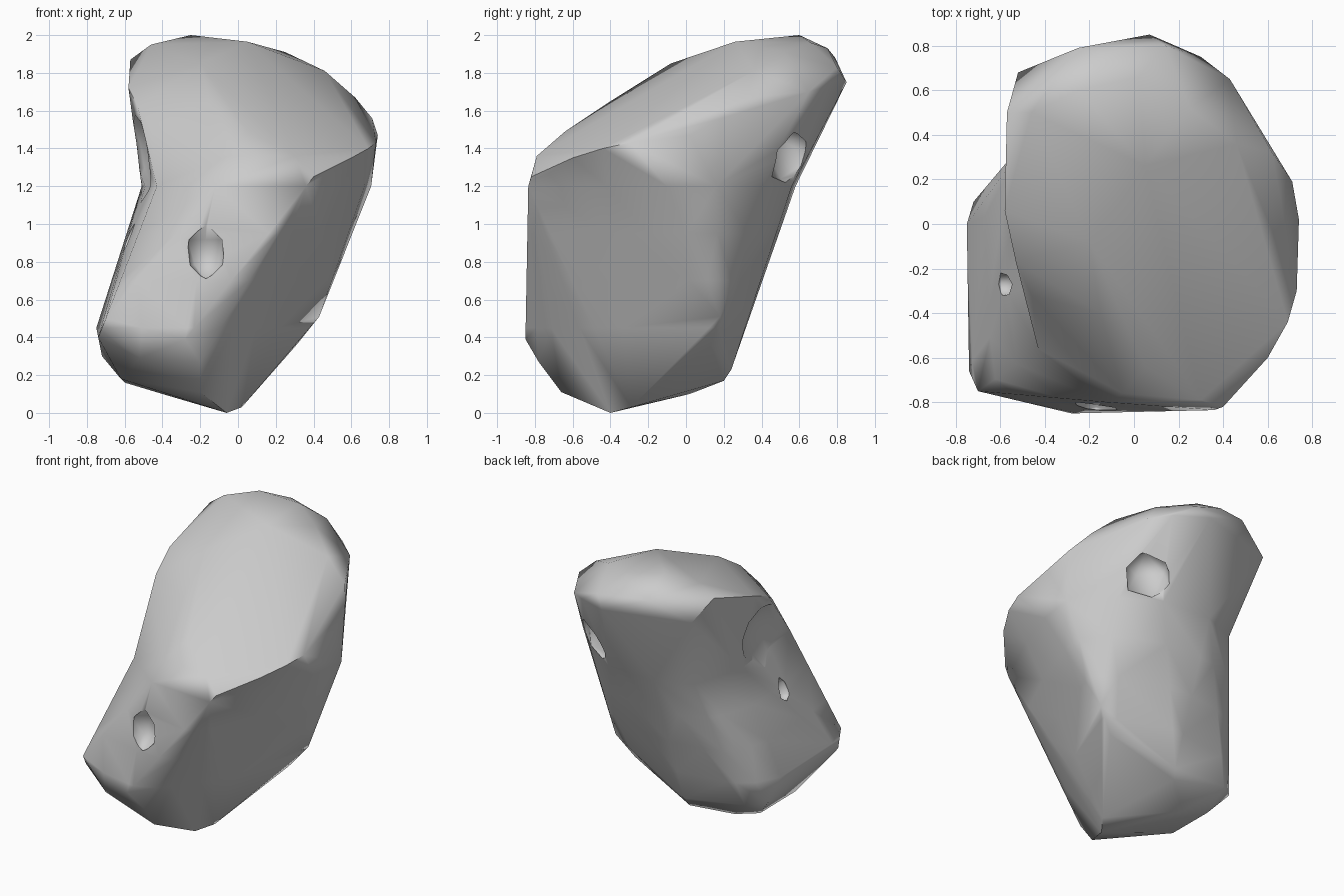
import bpy, bmesh, math

if "Cube" in bpy.data.objects:
    bpy.data.objects.remove(bpy.data.objects["Cube"])

WAIST_Z = 1.2

# waist outline shared by the upper and lower halves (x, y)
waist = [(-.43, -.56), (-.12, -.80), (.36, -.835), (.56, -.42), (.67, -.10), (.705, .16),
         (.47, .41), (.22, .56), (-.15, .58), (-.40, .48), (-.51, .10)]

# corners of the sloping crown
crown = [(-.25, .60, 2.0), (.02, .66, 1.96), (-.25, .79, 1.88), (-.10, .75, 1.93), (.07, .85, 1.75),
         (.14, .80, 1.83), (.30, .75, 1.73), (-.52, .68, 1.75), (-.57, .50, 1.87), (-.46, .50, 1.95),
         (.43, .65, 1.70), (.25, .52, 1.91), (.46, .36, 1.81), (.62, .32, 1.67), (.71, .19, 1.56),
         (.74, .02, 1.47), (.73, -.30, 1.43), (.69, -.44, 1.40), (.60, -.60, 1.35), (.40, -.82, 1.25),
         (.30, -.79, 1.36), (-.05, -.76, 1.36), (.05, -.64, 1.49), (-.15, -.40, 1.65),
         (-.2, -.08, 1.85), (.05, .26, 1.965), (-.58, .06, 1.72), (-.53, -.17, 1.62), (-.46, -.32, 1.52)]

# corners of the narrowing foot
foot = [(-.70, -.75, .50), (-.74, -.66, .40), (-.28, -.85, .39), (-.18, -.84, .55), (-.20, -.78, .27),
        (-.20, -.66, .11), (-.06, -.40, 0), (.02, -.29, .03), (.17, -.10, .21), (.31, .13, .36),
        (.43, .18, .51), (-.17, .20, .17), (-.40, .02, .10), (-.28, -.18, .09), (-.60, .02, .16),
        (-.72, .10, .30), (-.75, 0, .45), (-.60, .19, .28), (-.15, .24, .23), (-.12, .40, .80),
        (-.42, .34, .80), (-.62, -.35, .18), (-.52, -.75, .29)]


def add_half(bm, points):
    """Hull of one half with its waist cap left open."""
    verts = [bm.verts.new(p) for p in points]
    verts += [bm.verts.new((x, y, WAIST_Z)) for x, y in waist]
    bmesh.ops.convex_hull(bm, input=verts)
    loose = [v for v in verts if v.is_valid and not v.link_faces]
    bmesh.ops.delete(bm, geom=loose, context='VERTS')
    caps = [f for f in bm.faces if all(abs(v.co.z - WAIST_Z) < 1e-4 for v in f.verts)]
    bmesh.ops.delete(bm, geom=caps, context='FACES')


# boulder body
bm = bmesh.new()
for half in (crown, foot):
    part = bmesh.new()
    add_half(part, half)
    tmp = bpy.data.meshes.new("half")
    part.to_mesh(tmp)
    part.free()
    bm.from_mesh(tmp)
    bpy.data.meshes.remove(tmp)
bmesh.ops.remove_doubles(bm, verts=bm.verts, dist=1e-3)
bmesh.ops.recalc_face_normals(bm, faces=bm.faces)

# extra rows through the long foot faces for even shading
for z in (.45, .7, .95):
    bmesh.ops.bisect_plane(bm, geom=bm.verts[:] + bm.edges[:] + bm.faces[:],
                           plane_co=(0, 0, z), plane_no=(0, 0, 1))
mesh = bpy.data.meshes.new("boulder")
bm.to_mesh(mesh)
bm.free()
boulder = bpy.data.objects.new("boulder", mesh)
bpy.context.collection.objects.link(boulder)


def chip(name, loc, size, rot, detail=1):
    """Small faceted hollow cut into the boulder."""
    bpy.ops.mesh.primitive_ico_sphere_add(subdivisions=detail, radius=1, location=loc, rotation=rot)
    cutter = bpy.context.object
    cutter.name = name
    cutter.scale = size
    cutter.hide_render = True
    mod = boulder.modifiers.new(name, 'BOOLEAN')
    mod.operation = 'DIFFERENCE'
    mod.solver = 'EXACT'
    mod.object = cutter
    bpy.context.view_layer.objects.active = boulder
    bpy.ops.object.modifier_apply(modifier=name)
    bpy.data.objects.remove(cutter)


# chipped hollows on the front, back and left
chip("front_chip", (-.17, -.82, .85), (.11, .12, .15), (0, 0, .3))
chip("back_chip", (.34, .54, 1.36), (.17, .12, .21), (.3, 0, -.5))
chip("left_chip", (-.57, -.27, .92), (.06, .06, .09), (0, .3, 0))
chip("left_hollow", (-.57, -.14, 1.34), (.13, .32, .24), (.35, 0, .1), 2)

# weighted soft shading with sharp chip rims
bpy.ops.object.select_all(action='DESELECT')
boulder.select_set(True)
bpy.context.view_layer.objects.active = boulder
bpy.ops.object.shade_smooth_by_angle(angle=math.radians(60))
soft = boulder.modifiers.new("soft_normals", 'WEIGHTED_NORMAL')
soft.keep_sharp = True
